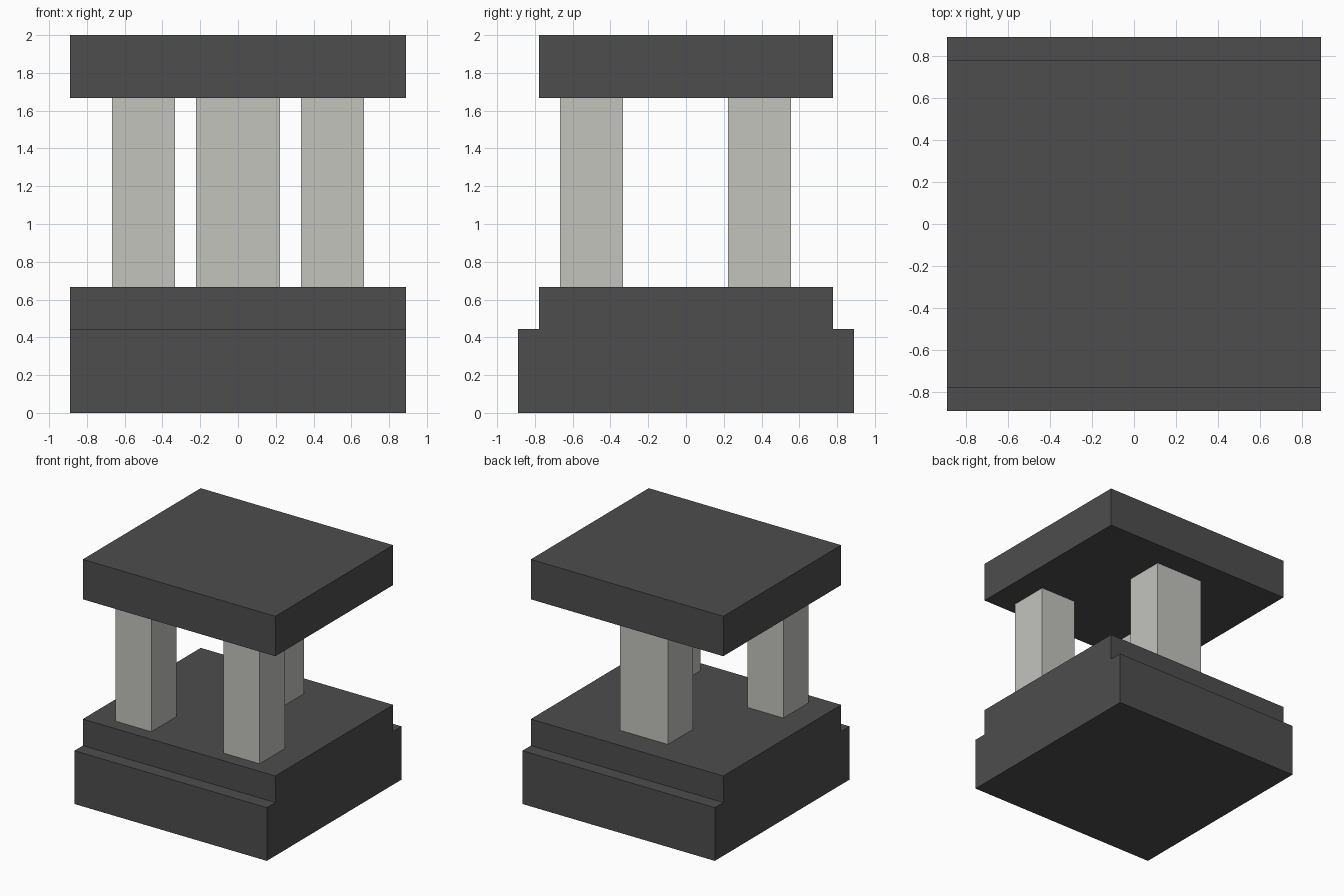
import bpy

if "Cube" in bpy.data.objects:
    bpy.data.objects.remove(bpy.data.objects["Cube"])


def material(name, rgb):
    m = bpy.data.materials.new(name)
    m.diffuse_color = (*rgb, 1.0)
    m.use_nodes = True
    m.node_tree.nodes["Principled BSDF"].inputs["Base Color"].default_value = m.diffuse_color
    return m


def box(name, low, high, mat):
    """Axis-aligned block between two corners."""
    centre = [(a + b) / 2 for a, b in zip(low, high)]
    size = [b - a for a, b in zip(low, high)]
    bpy.ops.mesh.primitive_cube_add(size=1, location=centre)
    ob = bpy.context.object
    ob.name = name
    ob.scale = size
    bpy.ops.object.transform_apply(location=False, rotation=False, scale=True)
    ob.data.materials.append(mat)
    return ob


dark = material("dark grey", (0.075, 0.075, 0.075))
pale = material("pale stone", (0.546, 0.546, 0.515))

U = 1 / 9          # module that all sizes follow
W = 8 * U          # half width of the slabs
D = 7 * U          # half depth of the step and the roof
STEP, DECK, EAVE, TOP = 4 * U, 6 * U, 15 * U, 2.0

# Stepped base as one solid: a profile in y/z extruded along x
profile = [(-W, 0), (W, 0), (W, STEP), (D, STEP),
           (D, DECK), (-D, DECK), (-D, STEP), (-W, STEP)]
n = len(profile)
verts = [(x, y, z) for x in (-W, W) for y, z in profile]
faces = [(i, i + n, (i + 1) % n + n, (i + 1) % n) for i in range(n)]
# End caps split into lower and upper rectangles
faces += [(0, 1, 2, 3, 6, 7), (3, 4, 5, 6)]
faces += [tuple(i + n for i in reversed(f)) for f in faces[-2:]]
mesh = bpy.data.meshes.new("stepped_base")
mesh.from_pydata(verts, [], faces)
mesh.materials.append(dark)
base = bpy.data.objects.new("stepped_base", mesh)
bpy.context.collection.objects.link(base)
bpy.context.view_layer.objects.active = base
bpy.ops.object.select_all(action='DESELECT')
base.select_set(True)
bpy.ops.object.mode_set(mode='EDIT')
bpy.ops.mesh.select_all(action='SELECT')
bpy.ops.mesh.normals_make_consistent(inside=False)
bpy.ops.object.mode_set(mode='OBJECT')

# Roof slab
box("roof_slab", (-W, -D, EAVE), (W, D, TOP), dark)

# Two front pillars and one wide back pillar
for side, x in (("left", -4.5 * U), ("right", 4.5 * U)):
    box("front_pillar_" + side, (x - 1.5 * U, -6 * U, DECK),
        (x + 1.5 * U, -3 * U, EAVE), pale)
box("back_pillar", (-2 * U, 2 * U, DECK), (2 * U, 5 * U, EAVE), pale)
